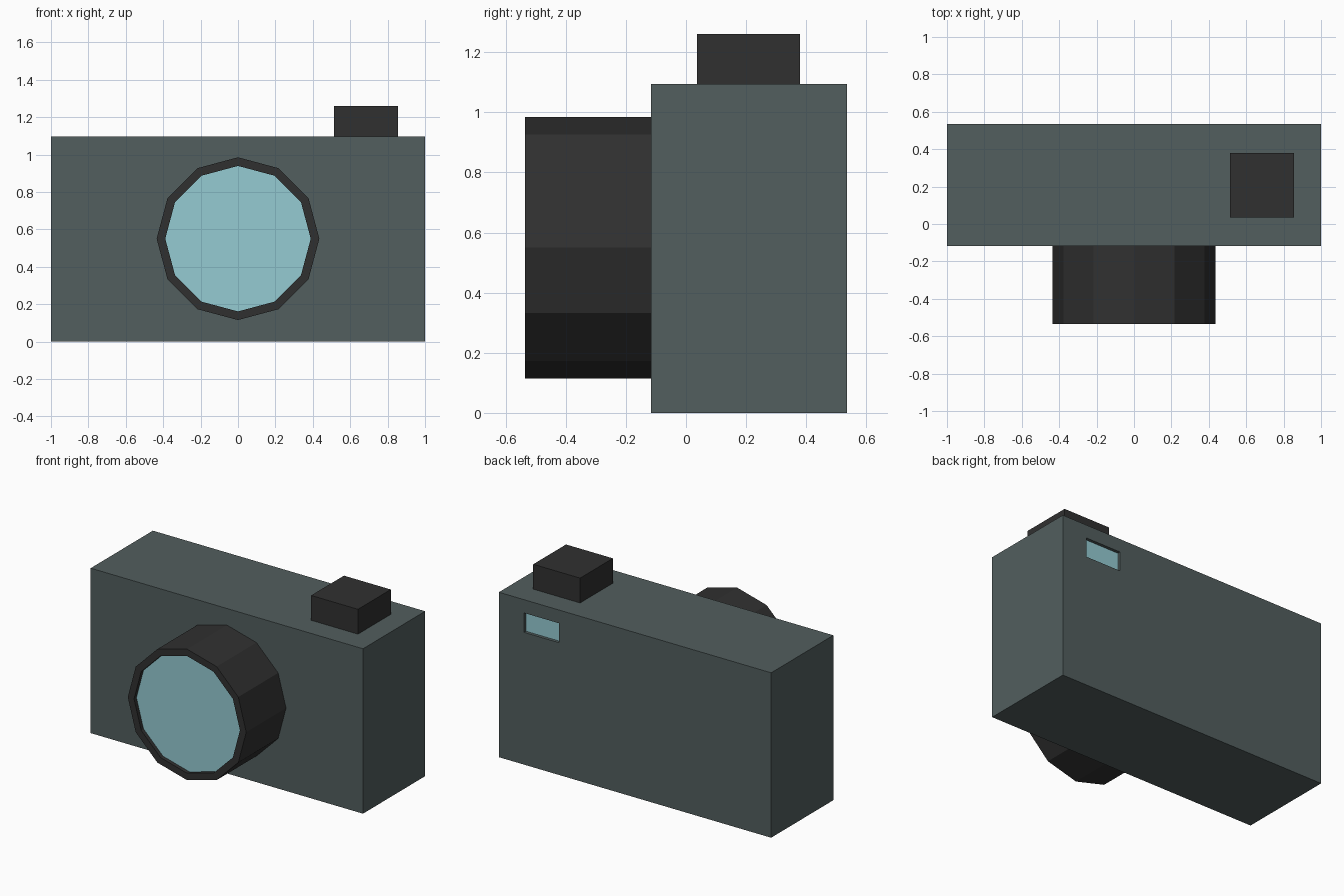
import bpy
import bmesh
from math import pi
from mathutils import Matrix, Vector

default = bpy.data.objects.get("Cube")
if default:
    bpy.data.objects.remove(default, do_unlink=True)


def make_material(name, rgb):
    mat = bpy.data.materials.new(name)
    mat.use_nodes = True
    colour = (*rgb, 1)
    mat.diffuse_color = colour
    mat.node_tree.nodes["Principled BSDF"].inputs["Base Color"].default_value = colour
    return mat


grey = make_material("slate grey", (0.084, 0.112, 0.112))
black = make_material("soft black", (0.030, 0.030, 0.030))
glass = make_material("pale blue glass", (0.30, 0.60, 0.65))


def finish(bm, name, *materials):
    mesh = bpy.data.meshes.new(name)
    bm.to_mesh(mesh)
    bm.free()
    for mat in materials:
        mesh.materials.append(mat)
    obj = bpy.data.objects.new(name, mesh)
    bpy.context.collection.objects.link(obj)
    return obj


def box(low, high):
    low, high = Vector(low), Vector(high)
    bm = bmesh.new()
    matrix = Matrix.Translation((low + high) / 2) @ Matrix.Diagonal((*(high - low), 1))
    bmesh.ops.create_cube(bm, size=1, matrix=matrix)
    return bm


def face_towards(bm, direction):
    bm.normal_update()
    return max(bm.faces, key=lambda f: f.normal.dot(Vector(direction)))


def sink_glass(bm, face, depth):
    """Push a face inwards, leaving straight walls, and make it glass."""
    bm.normal_update()
    bmesh.ops.inset_individual(bm, faces=[face], thickness=0, depth=-depth)
    face.material_index = 1


# Body with a small sunken viewfinder window in the back
bm = box((-1, -0.117, 0), (1, 0.535, 1.095))
back = face_towards(bm, (0, 1, 0))
bmesh.ops.inset_individual(bm, faces=[back], thickness=0.1)
middle = back.calc_center_median()
for v in back.verts:
    v.co.x = 0.815 if v.co.x > middle.x else 0.557
    v.co.z = 1.007 if v.co.z > middle.z else 0.878
sink_glass(bm, back, 0.02)
finish(bm, "body", grey, glass)

# Twelve-sided lens barrel with a rim and sunken glass
bm = bmesh.new()
bmesh.ops.create_cone(
    bm, cap_ends=True, segments=12, radius1=0.435, radius2=0.435, depth=0.418,
    matrix=Matrix.Translation((0, -0.326, 0.55)) @ Matrix.Rotation(pi / 2, 4, "X"))
front = face_towards(bm, (0, -1, 0))
bmesh.ops.inset_individual(bm, faces=[front], thickness=0.046)
sink_glass(bm, front, 0.025)
finish(bm, "lens", black, glass)

# Shutter button
finish(box((0.512, 0.036, 1.095), (0.856, 0.38, 1.26)), "shutter_button", black)
